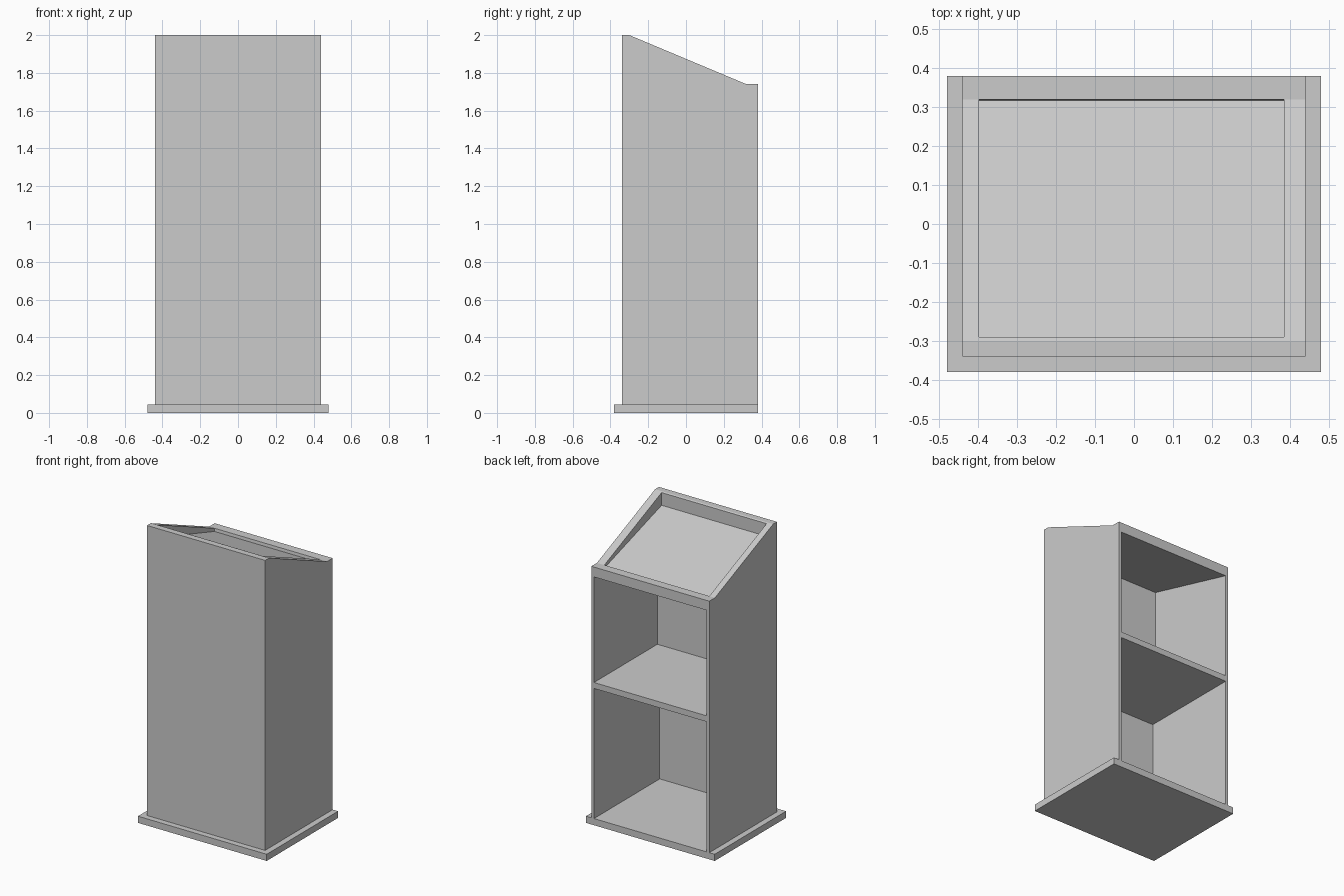
import bpy, bmesh

if "Cube" in bpy.data.objects:
    bpy.data.objects.remove(bpy.data.objects["Cube"])


def prism(name, profile, x0, x1):
    """Extrude a (y, z) profile along x."""
    bm = bmesh.new()
    face = bm.faces.new([bm.verts.new((x0, y, z)) for y, z in profile])
    ext = bmesh.ops.extrude_face_region(bm, geom=[face])
    verts = [g for g in ext["geom"] if isinstance(g, bmesh.types.BMVert)]
    bmesh.ops.translate(bm, verts=verts, vec=(x1 - x0, 0, 0))
    bmesh.ops.recalc_face_normals(bm, faces=bm.faces)
    mesh = bpy.data.meshes.new(name)
    bm.to_mesh(mesh)
    bm.free()
    obj = bpy.data.objects.new(name, mesh)
    bpy.context.collection.objects.link(obj)
    return obj


def cut(target, name, profile, x0, x1):
    """Subtract an extruded profile from the target."""
    cutter = prism(name, profile, x0, x1)
    cutter.hide_render = True
    mod = target.modifiers.new(name, 'BOOLEAN')
    mod.operation = 'DIFFERENCE'
    mod.solver = 'EXACT'
    mod.object = cutter
    bpy.context.view_layer.objects.active = target
    bpy.ops.object.modifier_apply(modifier=mod.name)
    bpy.data.objects.remove(cutter)


# plinth, flush with the cabinet at the back
prism("plinth", [(-0.38, 0), (0.38, 0), (0.38, 0.045), (-0.38, 0.045)], -0.48, 0.48)

# cabinet with sloping reading top
cabinet = prism("cabinet", [(-0.34, 0.045), (0.38, 0.045), (0.38, 1.74),
                            (0.32, 1.74), (-0.30, 2.0), (-0.34, 2.0)], -0.44, 0.44)

# sunken desk surface, deepest at the front
cut(cabinet, "desk_recess", [(-0.29, 1.91), (0.317, 1.72), (0.322, 1.76),
                             (0.322, 2.2), (-0.29, 2.2)], -0.398, 0.385)

# upper compartment with slanted ceiling, open at the back
cut(cabinet, "upper_compartment", [(-0.295, 0.962), (0.48, 0.962),
                                   (0.48, 1.647), (-0.295, 1.852)], -0.42, 0.42)

# lower compartment, with the plinth as its floor
cut(cabinet, "lower_compartment", [(-0.32, 0.0), (0.48, 0.0),
                                   (0.48, 0.922), (-0.32, 0.922)], -0.42, 0.42)
